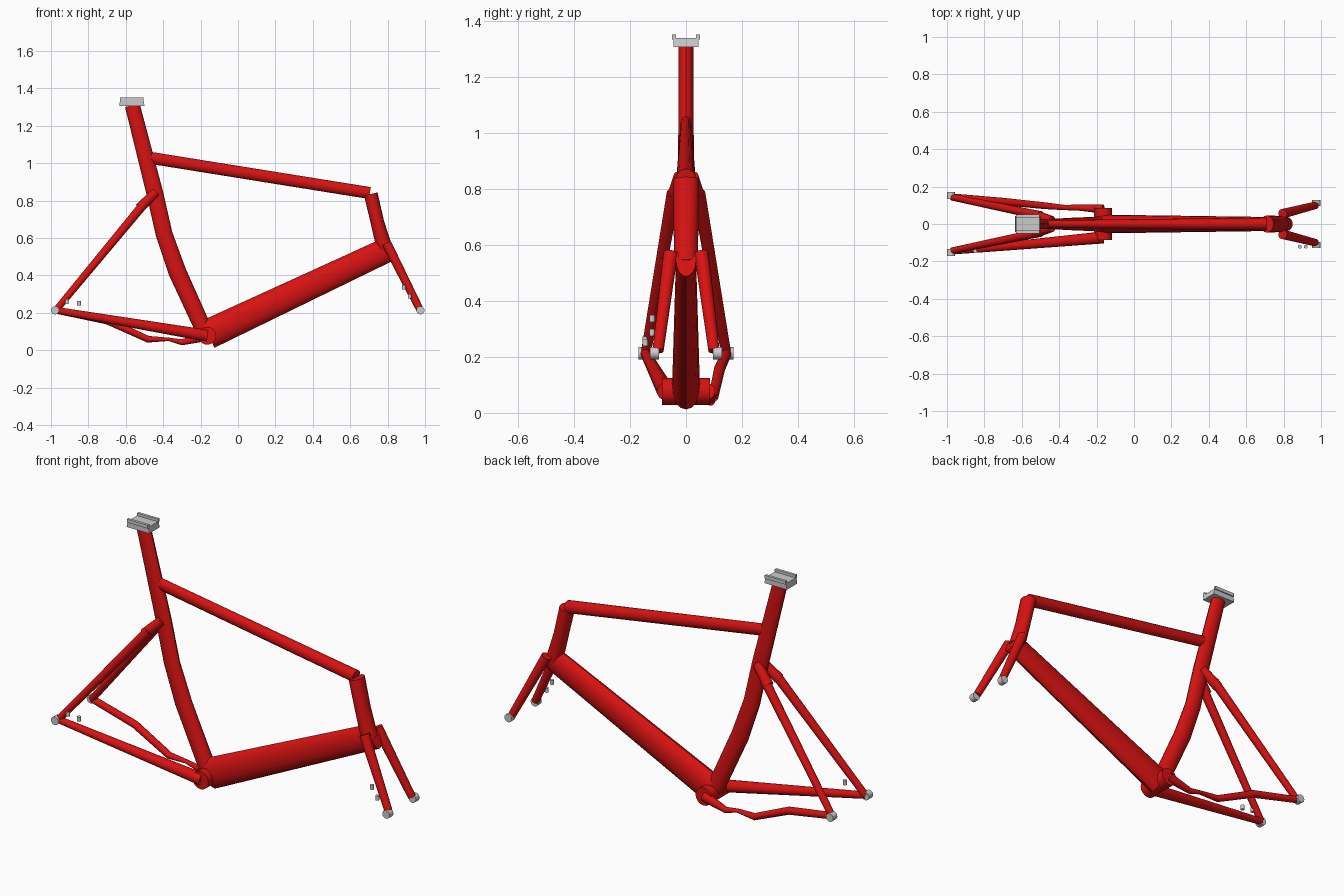
import bpy, bmesh, math
from mathutils import Vector

cube = bpy.data.objects.get("Cube")
if cube:
    bpy.data.objects.remove(cube, do_unlink=True)


def make_material(name, colour):
    mat = bpy.data.materials.new(name)
    mat.use_nodes = True
    mat.diffuse_color = colour
    node = next(n for n in mat.node_tree.nodes if n.type == 'BSDF_PRINCIPLED')
    node.inputs["Base Color"].default_value = colour
    return mat


RED = make_material("red paint", (0.68, 0.006, 0.006, 1))
GREY = make_material("light grey metal", (0.6, 0.6, 0.6, 1))


def finish(name, bm, mat, smooth=True):
    bmesh.ops.recalc_face_normals(bm, faces=bm.faces)
    mesh = bpy.data.meshes.new(name)
    bm.to_mesh(mesh)
    bm.free()
    mesh.materials.append(mat)
    obj = bpy.data.objects.new(name, mesh)
    bpy.context.collection.objects.link(obj)
    if smooth:
        bpy.ops.object.select_all(action='DESELECT')
        obj.select_set(True)
        bpy.context.view_layer.objects.active = obj
        bpy.ops.object.shade_smooth_by_angle(angle=math.radians(30))
    return obj


def tube(name, points, depth, width, mat=RED, sides=16):
    """Oval tube along points; depth is the radius in the frame plane, width across it."""
    bm = bmesh.new()
    pts = [Vector(p) for p in points]
    last = len(pts) - 1
    rings = []
    for i, p in enumerate(pts):
        before = (p - pts[i - 1]).normalized() if i else Vector()
        after = (pts[i + 1] - p).normalized() if i < last else Vector()
        along = (before + after).normalized()
        ref = Vector((0, 0, 1)) if abs(along.y) > 0.9 else Vector((0, 1, 0))
        across = (ref - along * ref.dot(along)).normalized()
        up = across.cross(along)
        rings.append([bm.verts.new(p + up * depth[i] * math.cos(a) + across * width[i] * math.sin(a))
                      for a in (math.tau * k / sides for k in range(sides))])
    for lower, upper in zip(rings, rings[1:]):
        for k in range(sides):
            n = (k + 1) % sides
            bm.faces.new((lower[k], lower[n], upper[n], upper[k]))
    bm.faces.new(rings[0])
    bm.faces.new(rings[-1])
    return finish(name, bm, mat)


def rod(name, start, end, r0, r1=None, mat=RED):
    r = (r0, r1 or r0)
    return tube(name, [start, end], r, r, mat)


def box(name, x, y, z, taper=0.0):
    """Box between the given ranges; taper pulls the top in along x."""
    bm = bmesh.new()
    bmesh.ops.create_cube(bm, size=1)
    for v in bm.verts:
        top = v.co.z > 0
        pull = -math.copysign(taper, v.co.x) if top else 0
        v.co = (x[v.co.x > 0] + pull, y[v.co.y > 0], z[top])
    return finish(name, bm, GREY, smooth=False)


# Main tubes
tube("seat_tube",
     [(-0.565, 0, 1.31), (-0.445, 0, 0.84), (-0.395, 0, 0.62), (-0.325, 0, 0.42), (-0.17, 0, 0.08)],
     [0.04, 0.045, 0.045, 0.048, 0.045], [0.027, 0.028, 0.03, 0.034, 0.04])
tube("top_tube", [(-0.48, 0, 1.03), (0.705, 0, 0.84)], [0.032, 0.032], [0.02, 0.034])
tube("down_tube", [(-0.16, 0, 0.085), (0.82, 0, 0.547)], [0.08, 0.066], [0.05, 0.036])
tube("head_tube", [(0.71, 0, 0.835), (0.745, 0, 0.685), (0.768, 0, 0.6), (0.79, 0, 0.535)],
     [0.037, 0.036, 0.04, 0.04], [0.046, 0.045, 0.043, 0.043])
rod("bottom_bracket_shell", (-0.165, -0.086, 0.077), (-0.165, 0.086, 0.077), 0.048)

# Fork, seat stays and axle ends on both sides
for side, s in (("right", -1), ("left", 1)):
    rod(side + "_fork_leg", (0.795, s * 0.055, 0.57), (0.97, s * 0.1, 0.222), 0.026, 0.02)
    rod(side + "_seat_stay", (-0.5, s * 0.045, 0.785), (-0.972, s * 0.143, 0.215), 0.024, 0.018)
    rod(side + "_seat_stay_lug", (-0.44, s * 0.02, 0.845), (-0.525, s * 0.046, 0.76), 0.024, 0.027)
    rod(side + "_front_axle_end", (0.975, s * 0.096, 0.213), (0.975, s * 0.128, 0.213), 0.022, mat=GREY)
    rod(side + "_rear_axle_end", (-0.978, s * 0.135, 0.213), (-0.978, s * 0.17, 0.213), 0.022, mat=GREY)

# Straight chain stay on the right, dropped one on the left
rod("right_chain_stay", (-0.972, -0.145, 0.213), (-0.165, -0.072, 0.077), 0.018, 0.032)
tube("left_chain_stay",
     [(-0.972, 0.145, 0.213), (-0.7, 0.12, 0.158), (-0.48, 0.098, 0.058),
      (-0.37, 0.088, 0.058), (-0.3, 0.088, 0.042), (-0.165, 0.08, 0.077)],
     [0.018, 0.02, 0.018, 0.009, 0.016, 0.028], [0.018, 0.02, 0.018, 0.014, 0.016, 0.024])

# Small mounting studs beside the right stay and fork leg
for i, (x, y, z) in enumerate([(-0.915, -0.145, 0.26), (-0.85, -0.145, 0.25),
                               (0.887, -0.121, 0.337), (0.918, -0.121, 0.287)]):
    rod(f"mounting_stud_{i + 1}", (x, y, z - 0.012), (x, y, z + 0.012), 0.01, mat=GREY)

# Saddle clamp with a rail on each edge
box("saddle_clamp", (-0.635, -0.5), (-0.044, 0.044), (1.306, 1.338), 0.005)
for side, s in (("right", -1), ("left", 1)):
    box(side + "_saddle_rail", (-0.63, -0.505), (s * 0.043 - 0.007, s * 0.043 + 0.007), (1.334, 1.352))
